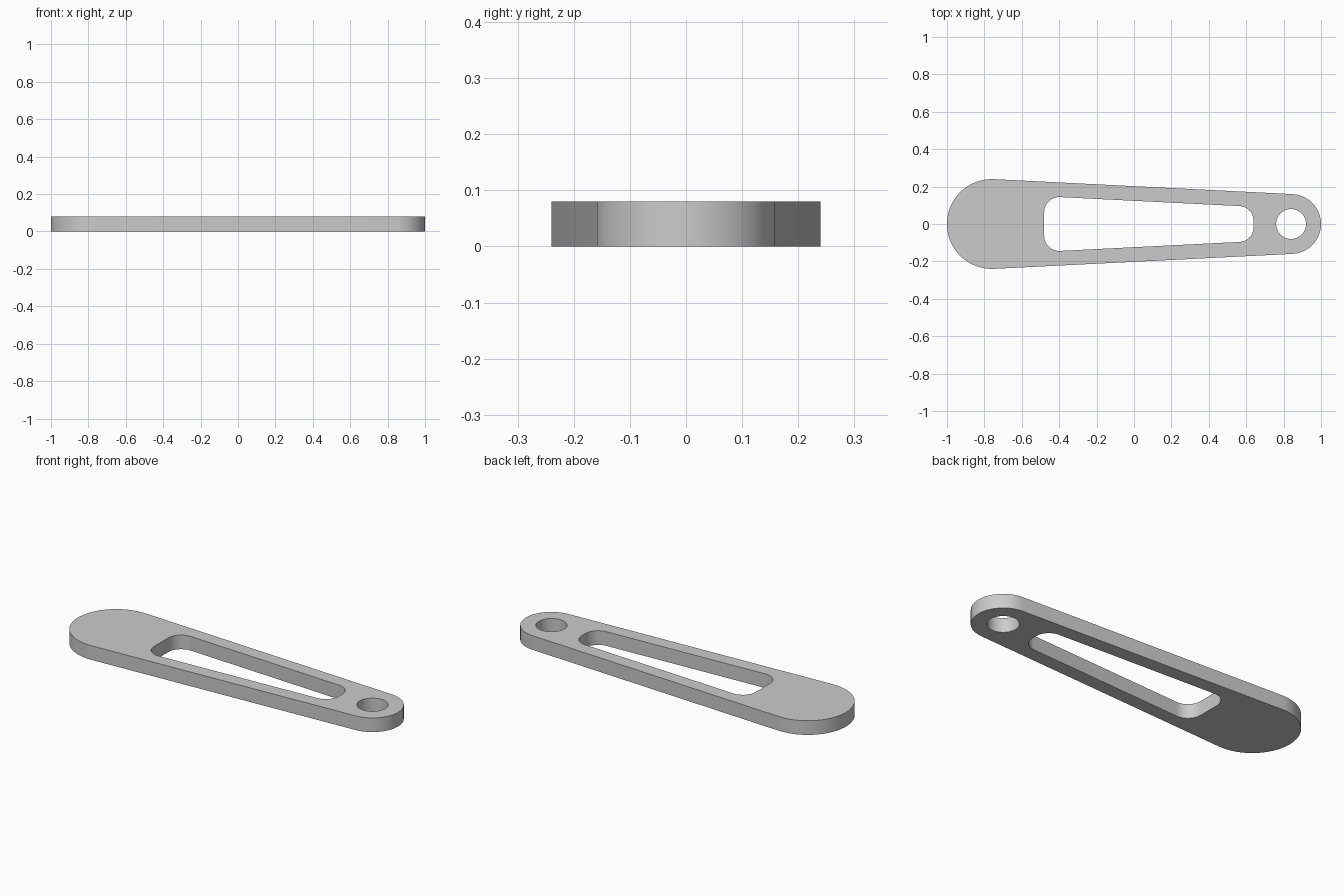
import bpy
import bmesh
from math import asin, atan2, cos, hypot, pi, sin, tau

cube = bpy.data.objects.get("Cube")
if cube:
    bpy.data.objects.remove(cube)

THICKNESS = 0.08
STEPS = 64  # segments per full turn


def arc(x, y, r, start, sweep):
    n = max(2, round(STEPS * sweep / tau))
    return [(x + r * cos(start + sweep * i / n), y + r * sin(start + sweep * i / n))
            for i in range(n + 1)]


def wrap_circles(circles):
    """Counter-clockwise loop of arcs joined by their outer tangent lines."""
    normals = []
    for (x0, y0, r0), (x1, y1, r1) in zip(circles, circles[1:] + circles[:1]):
        dx, dy = x1 - x0, y1 - y0
        normals.append(atan2(dy, dx) - pi / 2 + asin((r0 - r1) / hypot(dx, dy)))
    points = []
    for i, (x, y, r) in enumerate(circles):
        points += arc(x, y, r, normals[i - 1], (normals[i] - normals[i - 1]) % tau)
    return points


# Tapered outline, tapered slot with rounded corners, and round eye
outline = wrap_circles([(-0.76, 0, 0.24), (0.84, 0, 0.16)])
corner = 0.08
slot = wrap_circles([(-0.40, -0.064, corner), (0.56, -0.016, corner),
                     (0.56, 0.016, corner), (-0.40, 0.064, corner)])
eye = arc(0.84, 0, 0.08, 0, tau)[:-1]

# Flat filled curve extruded into a plate
curve = bpy.data.curves.new("link_plate", "CURVE")
curve.dimensions = "2D"
curve.fill_mode = "BOTH"
curve.extrude = THICKNESS / 2
for loop in (outline, slot, eye):
    spline = curve.splines.new("POLY")
    spline.points.add(len(loop) - 1)
    for point, (x, y) in zip(spline.points, loop):
        point.co = (x, y, THICKNESS / 2, 1)
    spline.use_cyclic_u = True

plate = bpy.data.objects.new("link_plate", curve)
plate.location.z = THICKNESS / 2
bpy.context.collection.objects.link(plate)
bpy.ops.object.select_all(action="DESELECT")
plate.select_set(True)
bpy.context.view_layer.objects.active = plate
bpy.ops.object.convert(target="MESH")
plate = bpy.context.object

# Weld the caps to the walls and rest the plate on the ground
bm = bmesh.new()
bm.from_mesh(plate.data)
bmesh.ops.remove_doubles(bm, verts=bm.verts, dist=0.0001)
bmesh.ops.recalc_face_normals(bm, faces=bm.faces)
lowest = min(v.co.z for v in bm.verts)
bmesh.ops.translate(bm, verts=bm.verts, vec=(0, 0, -lowest))
bm.to_mesh(plate.data)
bm.free()
plate.location.z = 0
bpy.ops.object.shade_smooth_by_angle(angle=pi / 6)

# Plain grey finish
grey = bpy.data.materials.new("plain_grey")
grey.use_nodes = True
colour = (0.6, 0.6, 0.6, 1)
grey.diffuse_color = colour
grey.node_tree.nodes["Principled BSDF"].inputs["Base Color"].default_value = colour
plate.data.materials.clear()
plate.data.materials.append(grey)
